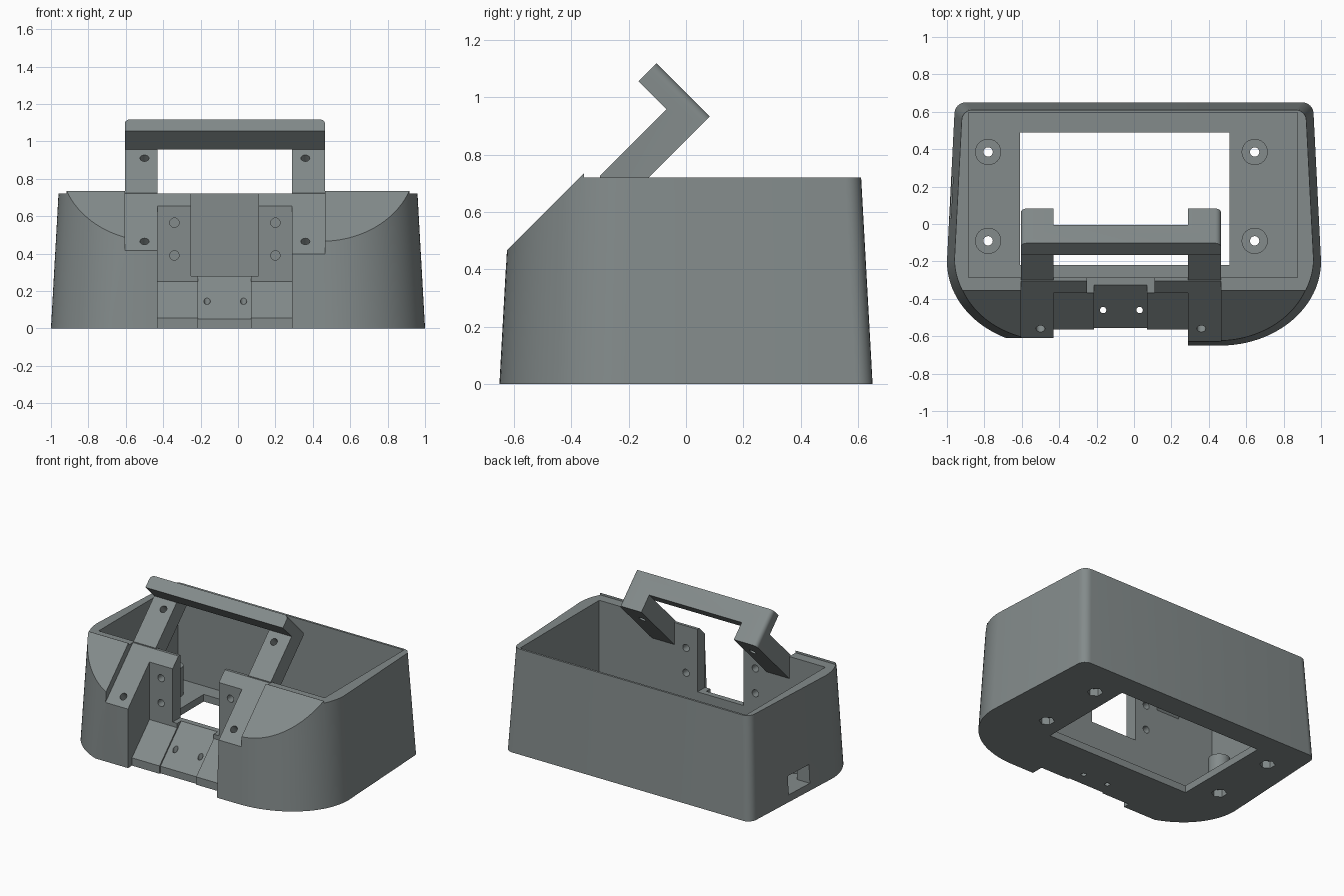
import bpy, bmesh, math
from mathutils import Vector, Matrix

if "Cube" in bpy.data.objects:
    bpy.data.objects.remove(bpy.data.objects["Cube"])

grey = bpy.data.materials.new("slate_grey")
grey.diffuse_color = (0.23, 0.26, 0.26, 1)
grey.use_nodes = True
grey.node_tree.nodes["Principled BSDF"].inputs["Base Color"].default_value = grey.diffuse_color


def finish(name, bm):
    bmesh.ops.recalc_face_normals(bm, faces=bm.faces)
    mesh = bpy.data.meshes.new(name)
    bm.to_mesh(mesh)
    bm.free()
    mesh.materials.append(grey)
    ob = bpy.data.objects.new(name, mesh)
    bpy.context.collection.objects.link(ob)
    return ob


def prism(name, profile, x0, x1, round_edges=None):
    """Extrude a (y, z) profile from x0 to x1."""
    bm = bmesh.new()
    a = [bm.verts.new((x0, y, z)) for y, z in profile]
    b = [bm.verts.new((x1, y, z)) for y, z in profile]
    n = len(profile)
    bm.faces.new(a)
    bm.faces.new(b[::-1])
    for i in range(n):
        bm.faces.new((a[i], a[(i + 1) % n], b[(i + 1) % n], b[i]))
    if round_edges:
        edges = [e for e in bm.edges if round_edges(e)]
        bmesh.ops.bevel(bm, geom=edges, offset=0.03, segments=5,
                        profile=0.5, affect='EDGES')
    return finish(name, bm)


def block(x0, x1, y0, y1, z0, z1):
    return prism("cutter", [(y0, z0), (y1, z0), (y1, z1), (y0, z1)], x0, x1)


def cylinder(name, centre, radius, depth, axis=(0, 0, 1), sides=24):
    bm = bmesh.new()
    rot = Vector((0, 0, 1)).rotation_difference(Vector(axis)).to_matrix().to_4x4()
    bmesh.ops.create_cone(bm, cap_ends=True, segments=sides, radius1=radius,
                          radius2=radius, depth=depth,
                          matrix=Matrix.Translation(centre) @ rot)
    return finish(name, bm)


def combine(target, tool, operation='DIFFERENCE'):
    mod = target.modifiers.new("join", 'BOOLEAN')
    mod.operation, mod.object, mod.solver = operation, tool, 'EXACT'
    bpy.context.view_layer.objects.active = target
    bpy.ops.object.modifier_apply(modifier=mod.name)
    bpy.data.objects.remove(tool, do_unlink=True)


def arc(cx, cy, rx, ry, a0, a1, n):
    return [(cx + rx * math.cos(math.radians(a0 + (a1 - a0) * i / n)),
             cy + ry * math.sin(math.radians(a0 + (a1 - a0) * i / n)))
            for i in range(n + 1)]


# Tapered shell: broad round front corners, small back corners
half = arc(0.46, -0.2, 0.54, 0.45, -90, 0, 24) + arc(0.9, 0.59, 0.06, 0.06, 0, 90, 6)
outline = half + [(-x, y) for x, y in reversed(half)]
bm = bmesh.new()
low = [bm.verts.new((x, y, 0)) for x, y in outline]
high = [bm.verts.new((x * 0.958, y * 0.936, 0.75)) for x, y in outline]
bm.faces.new(low[::-1])
bm.faces.new(high)
for i in range(len(low)):
    j = (i + 1) % len(low)
    bm.faces.new((low[i], low[j], high[j], high[i]))
shell = finish("shell", bm)

# Sloped front with a small lip, flat rim behind it
combine(shell, prism("cutter", [(-1, 0.09), (-0.355, 0.735), (-0.355, 0.72),
                                (1, 0.72), (1, 1.5), (-1, 1.5)], -1.5, 1.5))
# Inner tray and floor opening
combine(shell, block(-0.885, 0.875, -0.285, 0.595, 0.05, 1))
combine(shell, block(-0.61, 0.51, -0.22, 0.49, -0.5, 0.5))
# Trimmed left front
combine(shell, block(-1.5, -0.43, -1, -0.61, -0.5, 1))
# Channels the handle arms lie in
ARMS = ((-0.605, -0.43), (0.29, 0.465))
for x0, x1 in ARMS:
    combine(shell, prism("cutter", [(-1, 0.025), (-0.2, 0.825), (-0.2, 1.5), (-1, 1.5)], x0, x1))
# Central bay with sloped shelf and upright wall
combine(shell, prism("cutter", [(-1, -1), (-0.565, -1), (-0.565, 0.055), (-0.37, 0.25),
                                (-0.37, 0.655), (-0.27, 0.755), (-0.27, 1.5), (-1, 1.5)],
                     -0.43, 0.29))
# Recessed middle plate and open window above it
combine(shell, prism("cutter", [(-1, -1), (-0.555, -1), (-0.555, 0.05), (-0.325, 0.28),
                                (-0.325, 0.6), (-1, 0.6)], -0.215, 0.07))
combine(shell, block(-0.25, 0.11, -0.5, -0.2, 0.28, 1))
# Cable port in the left side
combine(shell, block(-1.2, -0.8, 0.03, 0.25, 0.05, 0.18))

# Screw posts with hexagonal nut pockets
for x in (-0.78, 0.645):
    for y in (-0.09, 0.385):
        combine(shell, cylinder("post", (x, y, 0.14), 0.07, 0.22), 'UNION')
        combine(shell, cylinder("cutter", (x, y, 0.2), 0.025, 0.8))
        combine(shell, cylinder("cutter", (x, y, 0), 0.05, 0.1, sides=6))
# Screw holes in the upright wall and the middle plate
for x in (-0.34, 0.2):
    for z in (0.39, 0.565):
        combine(shell, cylinder("cutter", (x, -0.33, z), 0.025, 0.3, (0, 1, 0)))
for x in (-0.165, 0.03):
    combine(shell, cylinder("cutter", (x, -0.46, 0.145), 0.017, 0.6))

# Handle: hooked profile, rounded along its outer top edges
SUM = 1.015
handle = prism("handle", [(-0.3, 0.725), (-0.0675, 0.9575), (-0.165, 1.055),
                          (-0.1025, 1.1175), (0.0825, 0.9325), (-0.3, 0.55)],
               ARMS[0][0], ARMS[1][1],
               lambda e: abs(e.verts[0].co.x - e.verts[1].co.x) < 1e-4 and
               all(abs(v.co.y + v.co.z - SUM) < 1e-3 for v in e.verts))
# Gap between the arms
combine(handle, prism("cutter", [(-0.6, 0.425), (0.3, 1.325), (0.6, 1.0), (0.0, 0.2), (-0.6, 0.2)],
                      ARMS[0][1], ARMS[1][0]))
# Screw holes square to the arms
for x in (-0.5, 0.36):
    combine(handle, cylinder("cutter", (x, -0.115, 0.91), 0.024, 0.6, (0, -1, 1)))
    combine(shell, cylinder("cutter", (x, -0.56, 0.465), 0.024, 0.3, (0, -1, 1)))

# Smooth the curved walls, keep the edges crisp
for ob in (shell, handle):
    bpy.ops.object.select_all(action='DESELECT')
    ob.select_set(True)
    bpy.context.view_layer.objects.active = ob
    bpy.ops.object.shade_smooth_by_angle(angle=math.radians(25))
